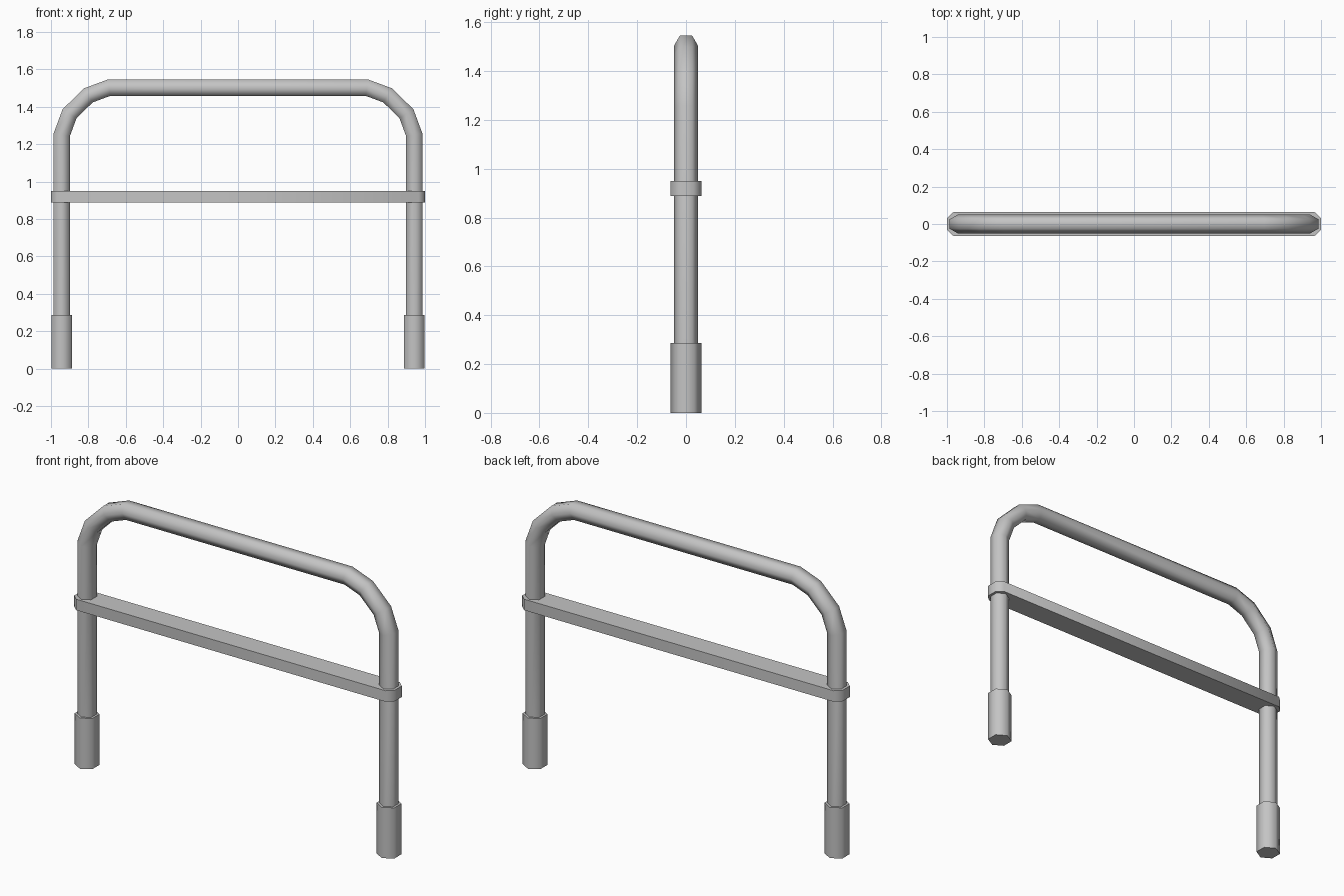
import bpy, bmesh, math
from mathutils import Vector

if "Cube" in bpy.data.objects:
    bpy.data.objects.remove(bpy.data.objects["Cube"], do_unlink=True)

SIDES = 6
LEG_X = 0.9425

steel = bpy.data.materials.new("grey_steel")
steel.use_nodes = True
grey = (0.55, 0.55, 0.55, 1)
steel.diffuse_color = grey
steel.node_tree.nodes["Principled BSDF"].inputs["Base Color"].default_value = grey


def finish(name, bm):
    """Turn a bmesh into a softly shaded object with sharp rims."""
    bmesh.ops.recalc_face_normals(bm, faces=bm.faces)
    mesh = bpy.data.meshes.new(name)
    bm.to_mesh(mesh)
    bm.free()
    mesh.materials.append(steel)
    obj = bpy.data.objects.new(name, mesh)
    bpy.context.collection.objects.link(obj)
    bpy.ops.object.select_all(action='DESELECT')
    obj.select_set(True)
    bpy.context.view_layer.objects.active = obj
    bpy.ops.object.shade_smooth_by_angle(angle=math.radians(65))
    return obj


def loft(name, rings):
    """Skin a list of point rings and cap both ends."""
    bm = bmesh.new()
    loops = [[bm.verts.new(p) for p in ring] for ring in rings]
    for a, b in zip(loops, loops[1:]):
        for i in range(len(a)):
            j = (i + 1) % len(a)
            bm.faces.new((a[i], a[j], b[j], b[i]))
    bm.faces.new(loops[0])
    bm.faces.new(loops[-1])
    return finish(name, bm)


def bent_tube(name, path, radius):
    """Sweep a hexagon along a path in the XZ plane with mitred bends."""
    side = Vector((0, 1, 0))
    pts = [Vector((x, 0, z)) for x, z in path]
    rings = []
    for i, p in enumerate(pts):
        before = (p - pts[i - 1]).normalized() if i else None
        after = (pts[i + 1] - p).normalized() if i + 1 < len(pts) else None
        along = ((before or after) + (after or before)).normalized()
        stretch = 1 / along.dot(before or after)
        out = along.cross(side) * stretch
        rings.append([p + radius * (math.cos(t) * side + math.sin(t) * out)
                      for t in (math.tau * k / SIDES for k in range(SIDES))])
    return loft(name, rings)


def prism(name, outline, bottom, top):
    return loft(name, [[(x, y, z) for x, y in outline] for z in (bottom, top)])


# Hooped frame: two legs joined by rounded corners and a top rail
half = [(LEG_X, 0.02), (LEG_X, 1.25), (0.901, 1.362), (0.801, 1.461), (0.69, 1.502)]
bent_tube("hoop_frame", half + [(-x, z) for x, z in reversed(half)], 0.05)

# Thicker sleeves around the feet
for label, sign in (("left", 1), ("right", -1)):
    hexagon = [(sign * LEG_X + 0.064 * math.sin(t), 0.064 * math.cos(t))
               for t in (math.tau * k / SIDES for k in range(SIDES))]
    prism(label + "_foot_sleeve", hexagon, 0, 0.286)

# Flat cross bar with chamfered ends that wrap the legs
corner = [(1.0, 0.032), (0.966, 0.063)]
right_end = [(x, -y) for x, y in reversed(corner)] + corner
prism("cross_bar", right_end + [(-x, -y) for x, y in right_end], 0.888, 0.95)
